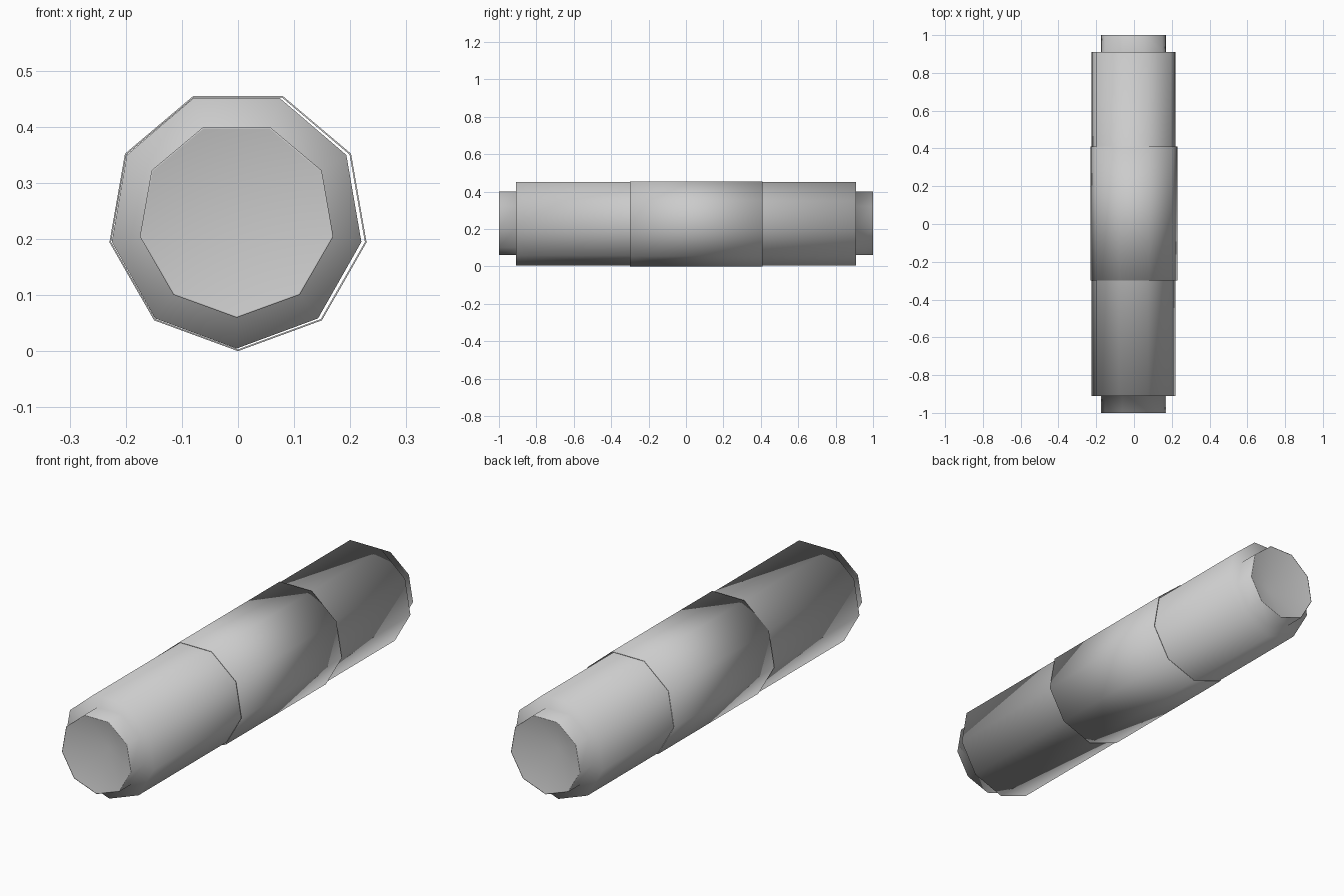
import bpy, bmesh, math

if "Cube" in bpy.data.objects:
    bpy.data.objects.remove(bpy.data.objects["Cube"])

SIDES = 9


def lathe(name, profile, centre, closed=False):
    """Sweep (y, radius, x_scale) points around the y axis, one corner pointing down."""
    bm = bmesh.new()
    cx, cz = centre
    rings = []
    for y, r, sx in profile:
        if r == 0:
            rings.append([bm.verts.new((cx, y, cz))] * SIDES)
            continue
        ring = []
        for i in range(SIDES):
            a = -math.pi / 2 + 2 * math.pi * i / SIDES
            ring.append(bm.verts.new((cx + r * sx * math.cos(a), y, cz + r * math.sin(a))))
        rings.append(ring)
    pairs = list(zip(rings, rings[1:]))
    if closed:
        pairs.append((rings[-1], rings[0]))
    for a, b in pairs:
        for i in range(SIDES):
            j = (i + 1) % SIDES
            corners = list(dict.fromkeys((a[i], a[j], b[j], b[i])))
            bm.faces.new(corners)
    bmesh.ops.recalc_face_normals(bm, faces=bm.faces)
    for f in bm.faces:
        f.smooth = True
    mesh = bpy.data.meshes.new(name)
    bm.to_mesh(mesh)
    bm.free()
    obj = bpy.data.objects.new(name, mesh)
    bpy.context.collection.objects.link(obj)
    return obj


# Main barrel with a narrower collar and a hollow cone at each end
half = [(-0.91, 0, 1), (-1.0, 0.172, 1), (-1.0, 0.175, 1),
        (-0.91, 0.175, 1), (-0.91, 0.230, 0.982)]
barrel = half + [(-y, r, s) for y, r, s in reversed(half)]
lathe("barrel", barrel, (-0.0025, 0.2345))

# Thin open sleeve around the middle
sleeve = [(-0.30, 0.2345, 0.992), (0.41, 0.2345, 0.992),
          (0.41, 0.2315, 0.992), (-0.30, 0.2315, 0.992)]
lathe("middle_sleeve", sleeve, (0, 0.2345), closed=True)
